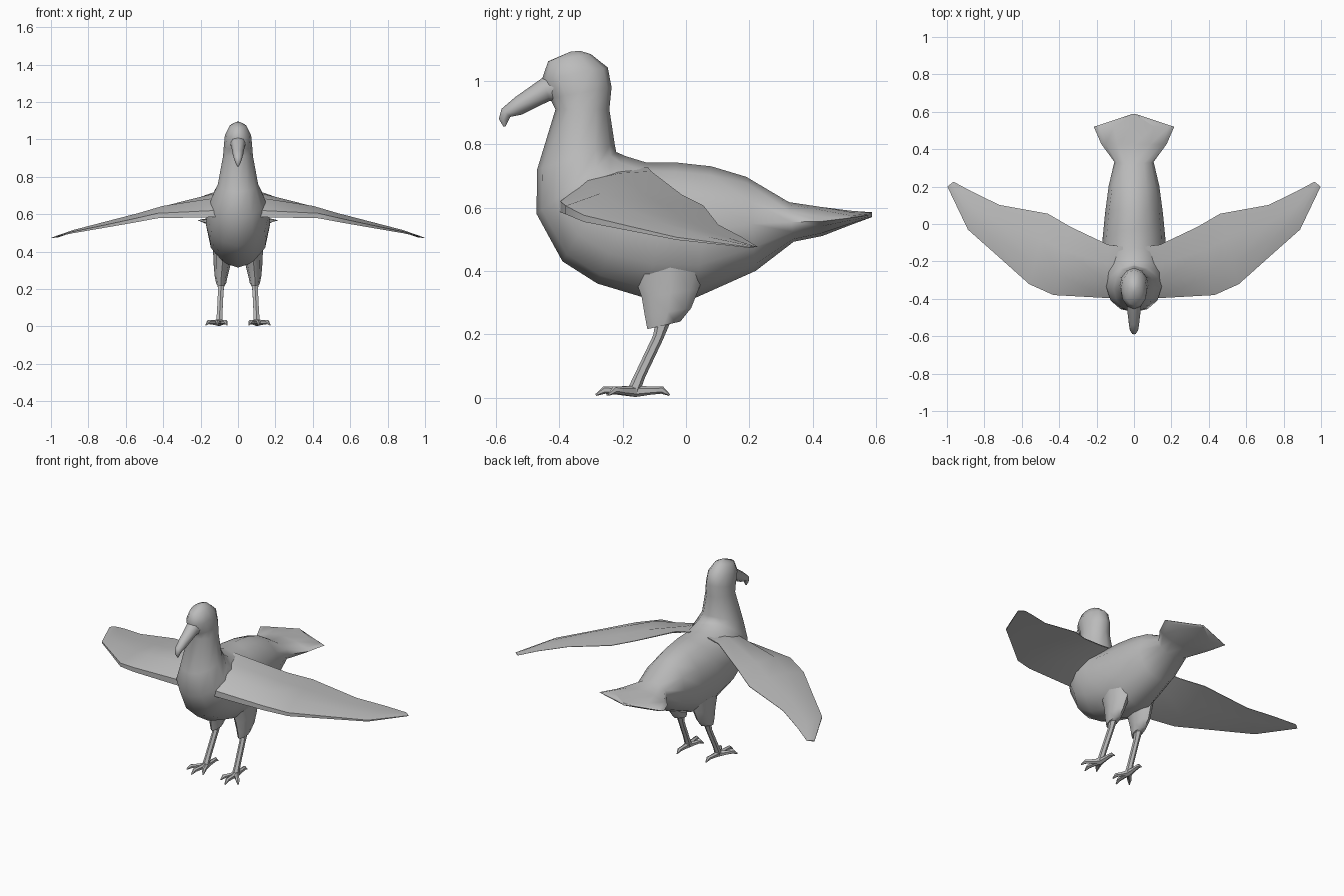
import bpy, bmesh, math
from mathutils import Vector

grey = bpy.data.materials.new("plain_grey")
grey.diffuse_color = (0.50, 0.50, 0.50, 1)


def loft(name, rings, angle=50):
    """Skin a list of equal-length point rings and cap both ends."""
    bm = bmesh.new()
    loops = [[bm.verts.new(p) for p in r] for r in rings]
    n = len(loops[0])
    for a, b in zip(loops, loops[1:]):
        for i in range(n):
            j = (i + 1) % n
            bm.faces.new((a[i], a[j], b[j], b[i]))
    bm.faces.new(loops[0][::-1])
    bm.faces.new(loops[-1])
    bmesh.ops.recalc_face_normals(bm, faces=bm.faces)
    me = bpy.data.meshes.new(name)
    bm.to_mesh(me)
    bm.free()
    me.materials.append(grey)
    ob = bpy.data.objects.new(name, me)
    bpy.context.collection.objects.link(ob)
    bpy.ops.object.select_all(action='DESELECT')
    ob.select_set(True)
    bpy.context.view_layer.objects.active = ob
    bpy.ops.object.shade_smooth_by_angle(angle=math.radians(angle))
    return ob


def section(y0, z0, y1, z1, hw, p=1.0, x=0.0, n=12):
    """Oval ring between a lower/front point and an upper/back point; p > 1 pinches the sides."""
    pts = []
    for i in range(n):
        t = 2 * math.pi * i / n
        c, s = math.cos(t), math.sin(t)
        v = (1 - math.copysign(abs(c) ** p, c)) / 2
        pts.append((x + hw * s, y0 + (y1 - y0) * v, z0 + (z1 - z0) * v))
    return pts


def tube(name, path, n=6):
    """Round tube through (x, y, z, radius) points."""
    rings = []
    for i, (x, y, z, r) in enumerate(path):
        a = Vector(path[max(i - 1, 0)][:3])
        b = Vector(path[min(i + 1, len(path) - 1)][:3])
        d = (b - a).normalized()
        ref = Vector((1, 0, 0)) if abs(d.x) < 0.8 else Vector((0, 0, 1))
        u = d.cross(ref).normalized()
        w = d.cross(u)
        rings.append([Vector((x, y, z)) + r * (u * math.cos(k * math.tau / n) + w * math.sin(k * math.tau / n))
                      for k in range(n)])
    return loft(name, rings)


# Body, neck and head in one skin, from the tail fan to the crown
loft("body", [section(*s) for s in [
    (0.588, 0.570, 0.588, 0.585, 0.010, 1.0),
    (0.520, 0.545, 0.520, 0.590, 0.215, 1.6),
    (0.430, 0.510, 0.425, 0.602, 0.175, 1.6),
    (0.340, 0.492, 0.325, 0.617, 0.105, 1.0),
    (0.220, 0.400, 0.190, 0.697, 0.135),
    (0.030, 0.315, 0.080, 0.730, 0.155),
    (-0.130, 0.315, -0.030, 0.742, 0.168),
    (-0.280, 0.360, -0.125, 0.742, 0.172),
    (-0.390, 0.430, -0.190, 0.762, 0.165),
    (-0.472, 0.580, -0.220, 0.775, 0.145),
    (-0.470, 0.720, -0.225, 0.800, 0.108),
    (-0.412, 0.910, -0.242, 0.910, 0.080),
    (-0.430, 0.945, -0.235, 0.980, 0.076),
    (-0.455, 1.005, -0.247, 1.042, 0.070),
    (-0.435, 1.062, -0.300, 1.084, 0.045),
    (-0.365, 1.092, -0.335, 1.095, 0.010),
]])

# Hooked beak
loft("beak", [section(*s, n=8) for s in [
    (-0.400, 0.930, -0.420, 1.030, 0.046),
    (-0.430, 0.937, -0.455, 1.008, 0.038),
    (-0.520, 0.893, -0.540, 0.948, 0.028),
    (-0.555, 0.886, -0.582, 0.912, 0.022),
    (-0.562, 0.872, -0.591, 0.880, 0.014),
    (-0.570, 0.855, -0.577, 0.856, 0.004),
]])

# Wing ribs: leading edge, trailing edge, thickness
ribs = [
    ((0.06, -0.400, 0.605), (0.06, -0.120, 0.725), 0.050),
    ((0.14, -0.396, 0.602), (0.14, -0.110, 0.712), 0.050),
    ((0.43, -0.380, 0.592), (0.34, -0.015, 0.640), 0.038),
    ((0.56, -0.322, 0.565), (0.46, 0.055, 0.605), 0.030),
    ((0.73, -0.170, 0.532), (0.72, 0.102, 0.545), 0.020),
    ((0.888, -0.030, 0.502), (0.87, 0.175, 0.507), 0.012),
    ((0.998, 0.200, 0.474), (0.965, 0.226, 0.476), 0.004),
]

for side, s in (("left", 1), ("right", -1)):
    rings = []
    for lead, trail, th in ribs:
        a, b = Vector(lead), Vector(trail)
        ring = []
        for t, h in ((0, -0.35), (0, 0.35), (0.3, 1.0), (0.65, 0.7), (1, 0.05), (1, -0.05), (0.6, -0.1), (0.25, -0.3)):
            p = a.lerp(b, t) + Vector((0, 0, h * th))
            ring.append((s * p.x, p.y, p.z))
        rings.append(ring)
    loft(side + "_wing", rings)

    # Feathered thigh
    rings = []
    for x, y, z, rx, ry in [(0.075, -0.05, 0.44, 0.06, 0.13), (0.085, -0.05, 0.33, 0.045, 0.09),
                            (0.09, -0.057, 0.27, 0.035, 0.073), (0.09, -0.07, 0.228, 0.026, 0.052)]:
        rings.append([(s * x + rx * math.cos(k * math.tau / 8), y + ry * math.sin(k * math.tau / 8),
                       z + 0.012 * math.sin(k * math.tau / 8)) for k in range(8)])
    loft(side + "_thigh", rings)

    # Shin
    tube(side + "_shin", [(s * 0.09, -0.07, 0.25, 0.024), (s * 0.092, -0.088, 0.19, 0.017),
                          (s * 0.098, -0.145, 0.07, 0.017), (s * 0.10, -0.165, 0.022, 0.020)])

    # Toes: three forward, one back
    for name, tx, ty in (("outer", 0.172, -0.245), ("middle", 0.112, -0.285),
                         ("inner", 0.058, -0.250), ("rear", 0.096, -0.052)):
        fx, fy = 0.10, -0.16
        mix = lambda t: (s * (fx + (tx - fx) * t), fy + (ty - fy) * t)
        tube(f"{side}_{name}_toe", [(*mix(0), 0.020, 0.018), (*mix(0.45), 0.022, 0.013),
                                    (*mix(0.78), 0.024, 0.012), (*mix(1), 0.008, 0.003)])
